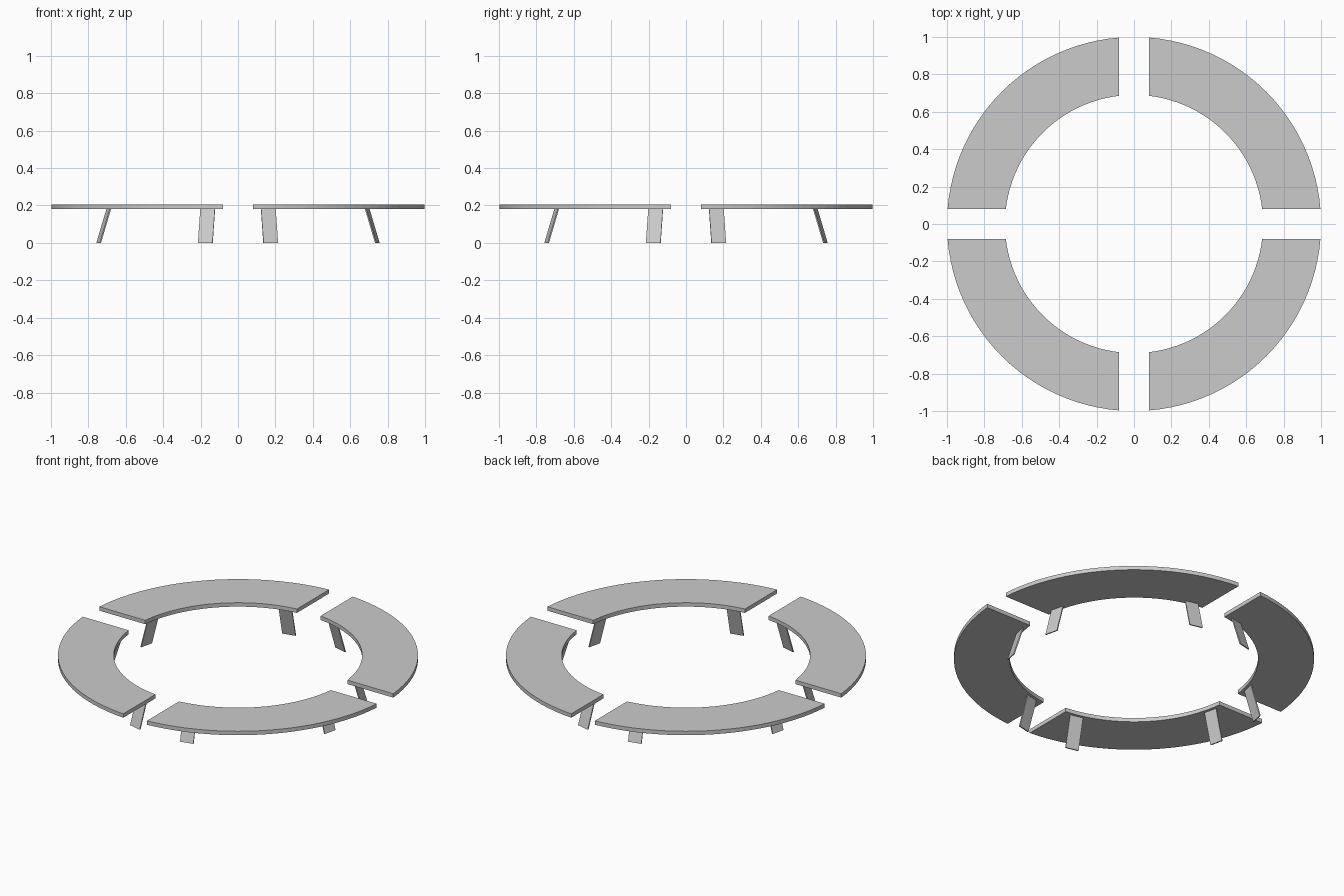
import bpy, bmesh, math
from mathutils import Vector, Matrix

if "Cube" in bpy.data.objects:
    bpy.data.objects.remove(bpy.data.objects["Cube"])

R_IN, R_OUT, GAP = 0.69, 1.0, 0.08
Z0, Z1, SEGS = 0.18, 0.204, 24


def make_object(name, bm):
    bmesh.ops.recalc_face_normals(bm, faces=bm.faces)
    me = bpy.data.meshes.new(name)
    bm.to_mesh(me)
    bm.free()
    ob = bpy.data.objects.new(name, me)
    bpy.context.collection.objects.link(ob)
    return ob


def arc_point(r, t, z):
    # arc trimmed so the bench ends are parallel to the axes
    a0 = math.asin(GAP / r)
    a = a0 + (math.pi / 2 - 2 * a0) * t
    return Vector((r * math.cos(a), r * math.sin(a), z))


# curved seat slab
def seat(index, spin):
    bm = bmesh.new()
    rings = []
    for i in range(SEGS + 1):
        t = i / SEGS
        rings.append([bm.verts.new(spin @ arc_point(r, t, z))
                      for r, z in ((R_IN, Z0), (R_OUT, Z0), (R_OUT, Z1), (R_IN, Z1))])
    for a, b in zip(rings, rings[1:]):
        for k in range(4):
            bm.faces.new((a[k], a[(k + 1) % 4], b[(k + 1) % 4], b[k]))
    bm.faces.new(rings[0])
    bm.faces.new(rings[-1])
    make_object(f"bench_seat_{index}", bm)


# thin plate leg, splayed outward toward the ground
def leg(name, spin, angle):
    bm = bmesh.new()
    rot = spin @ Matrix.Rotation(angle, 4, 'Z')
    bmesh.ops.create_cube(bm, size=1)
    for v in bm.verts:
        top = v.co.z > 0
        r = 0.707 if top else 0.765
        v.co = rot @ Vector((r + v.co.x * 0.007, v.co.y * 0.08, 0.19 if top else 0))
    make_object(name, bm)


for q in range(4):
    spin = Matrix.Rotation(q * math.pi / 2, 4, 'Z')
    seat(q + 1, spin)
    for side, deg in (("first", 13.2), ("second", 76.8)):
        leg(f"bench_{side}_leg_{q + 1}", spin, math.radians(deg))
